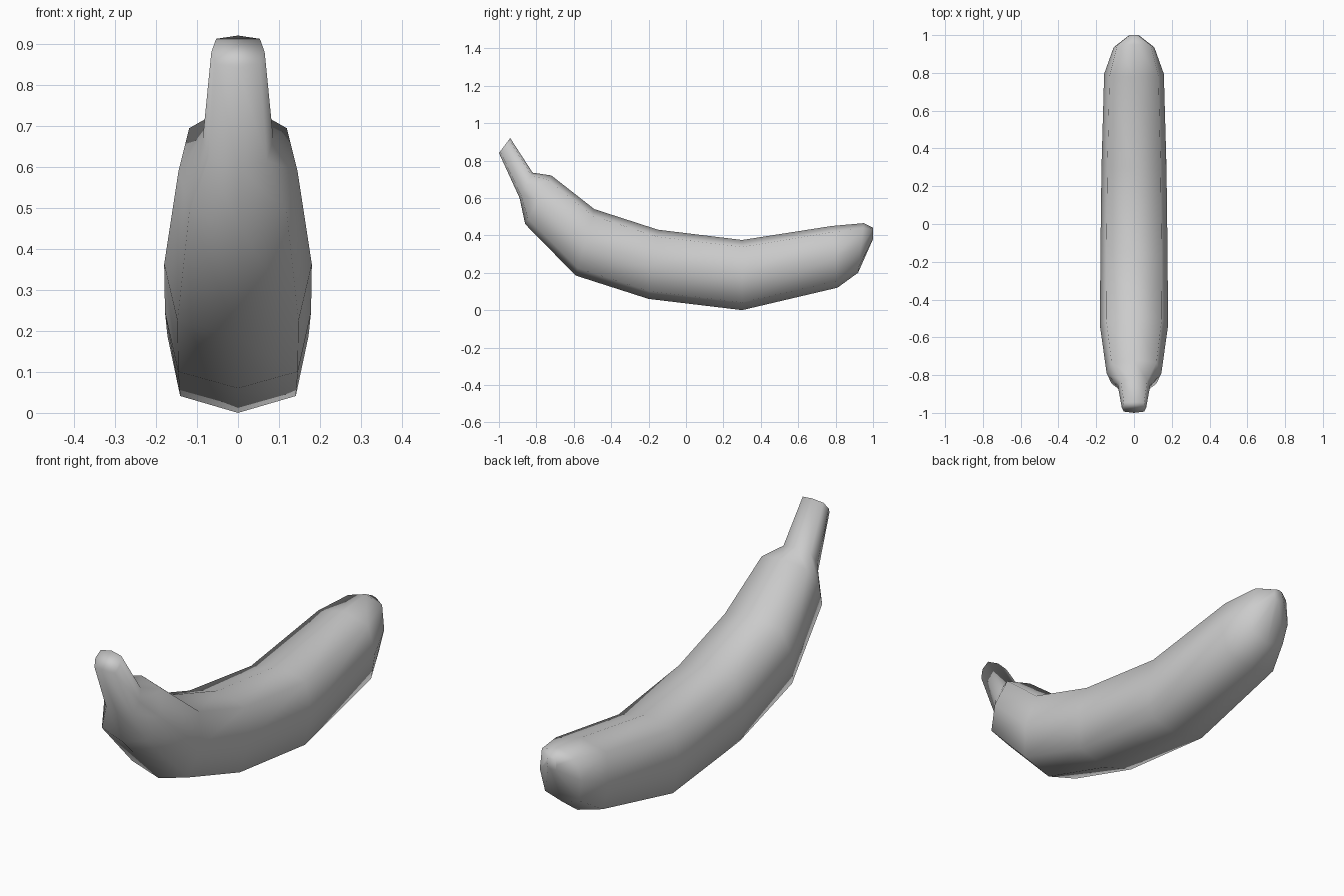
import bpy, bmesh
from mathutils import Vector

if "Cube" in bpy.data.objects:
    bpy.data.objects.remove(bpy.data.objects["Cube"])

# Each ring: underside point (y, z), upper point (y, z), half width
rings = [
    ((-1.00, 0.84), (-0.94, 0.92), 0.065),    # stem tip
    ((-0.89, 0.60), (-0.82, 0.735), 0.086),   # stem base
    ((-0.86, 0.46), (-0.72, 0.72), 0.145),    # shoulder
    ((-0.59, 0.185), (-0.49, 0.54), 0.18),
    ((-0.20, 0.06), (-0.15, 0.43), 0.178),
    ((0.30, 0.0), (0.30, 0.375), 0.172),
    ((0.81, 0.12), (0.78, 0.45), 0.158),
    ((0.92, 0.20), (0.95, 0.465), 0.108),
    ((1.00, 0.38), (1.00, 0.44), 0.025),      # blossom end
]

# Octagonal section: (width factor, position from underside to top)
section = [(0, 0), (0.82, 0.11), (1, 0.5), (0.82, 0.9),
           (0, 1), (-0.82, 0.9), (-1, 0.5), (-0.82, 0.11)]

bm = bmesh.new()
loops = []
for low, high, width in rings:
    a, b = Vector((0, *low)), Vector((0, *high))
    loops.append([bm.verts.new(a.lerp(b, t) + Vector((w * width, 0, 0)))
                  for w, t in section])

# Skin between neighbouring rings
n = len(section)
for r, s in zip(loops, loops[1:]):
    for i in range(n):
        j = (i + 1) % n
        bm.faces.new((r[i], r[j], s[j], s[i]))

# Close both ends
bm.faces.new(loops[0])
bm.faces.new(loops[-1])
bmesh.ops.recalc_face_normals(bm, faces=bm.faces)
for f in bm.faces:
    f.smooth = True

mesh = bpy.data.meshes.new("banana")
bm.to_mesh(mesh)
bm.free()
banana = bpy.data.objects.new("banana", mesh)
bpy.context.collection.objects.link(banana)
